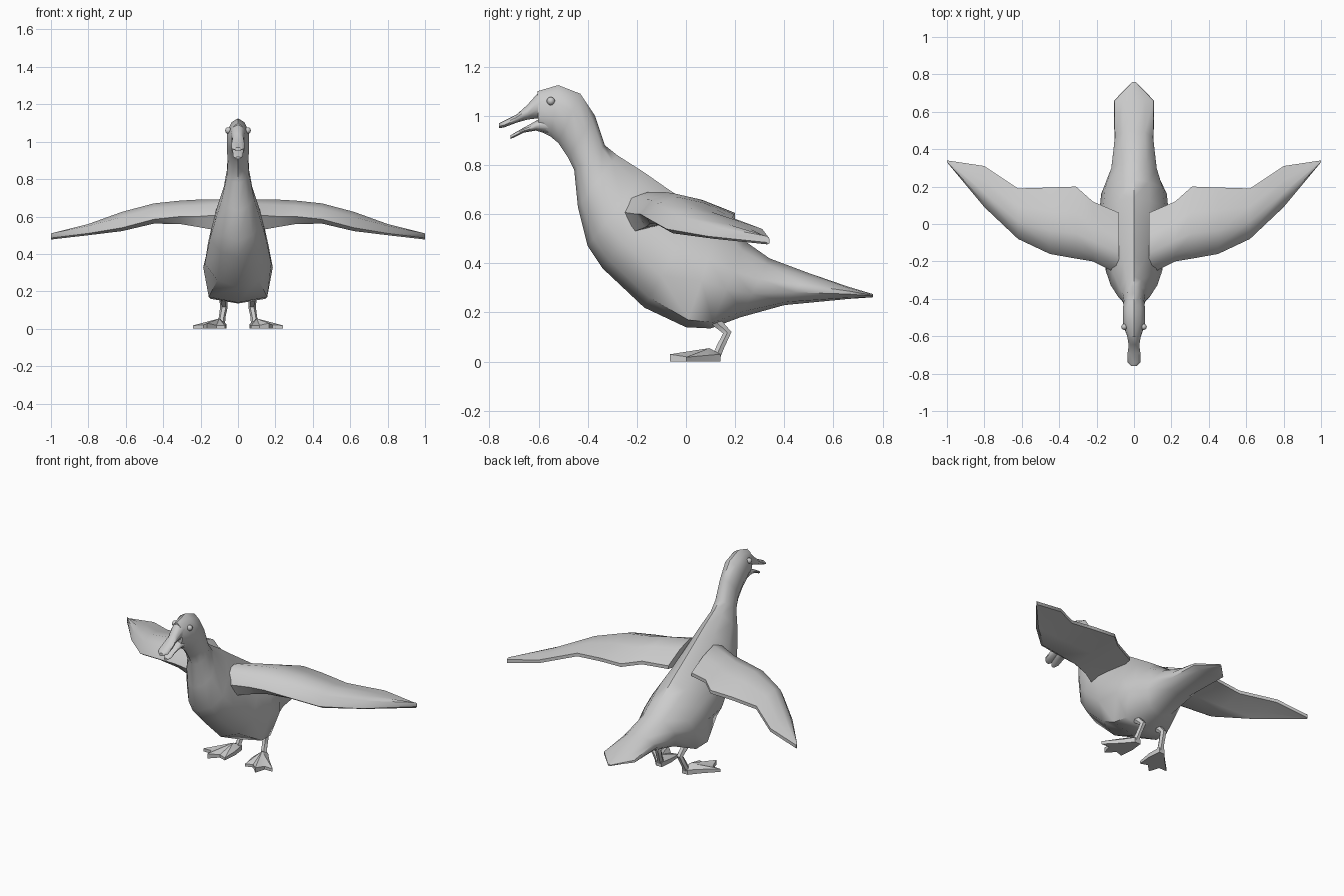
import bpy, bmesh, math
from mathutils import Vector

cube = bpy.data.objects.get("Cube")
if cube:
    bpy.data.objects.remove(cube, do_unlink=True)

grey = bpy.data.materials.new("plain_grey")
grey.use_nodes = True
colour = (0.6, 0.6, 0.6, 1)
grey.diffuse_color = colour
grey.node_tree.nodes["Principled BSDF"].inputs["Base Color"].default_value = colour


def finish(name, bm, angle=50):
    bmesh.ops.recalc_face_normals(bm, faces=bm.faces)
    mesh = bpy.data.meshes.new(name)
    bm.to_mesh(mesh)
    bm.free()
    mesh.materials.append(grey)
    obj = bpy.data.objects.new(name, mesh)
    bpy.context.collection.objects.link(obj)
    bpy.ops.object.select_all(action="DESELECT")
    obj.select_set(True)
    bpy.context.view_layer.objects.active = obj
    bpy.ops.object.shade_smooth_by_angle(angle=math.radians(angle))
    return obj


def loft(name, rings, angle=50):
    """Skin a list of equal-sized rings and cap both ends."""
    bm = bmesh.new()
    loops = [[bm.verts.new(p) for p in ring] for ring in rings]
    for a, b in zip(loops, loops[1:]):
        for i in range(len(a)):
            j = (i + 1) % len(a)
            bm.faces.new((a[i], a[j], b[j], b[i]))
    bm.faces.new(loops[0])
    bm.faces.new(loops[-1])
    return finish(name, bm, angle)


def section(top, bottom, width, shape):
    """Symmetric ring hung between a top and a bottom point (y, z)."""
    top, bottom = Vector((0, *top)), Vector((0, *bottom))
    half = [top.lerp(bottom, t) + Vector((width * w, 0, 0)) for t, w in shape]
    other = [Vector((-p.x, p.y, p.z)) for p in reversed(half)]
    return [top, *half, bottom, *other]


ROUND = [(0.1, 0.6), (0.35, 1), (0.65, 1), (0.9, 0.6)]
CHEST = [(0.12, 0.45), (0.4, 0.9), (0.68, 1), (0.9, 0.62)]
BELLY = [(0.1, 0.45), (0.34, 0.88), (0.55, 1), (0.93, 0.84)]
TAIL = [(0.1, 0.55), (0.35, 0.97), (0.6, 1), (0.9, 0.6)]

# Head, neck, body and tail in one skin
loft("body", [section(*s) for s in [
    ((-0.605, 1.1), (-0.6, 0.94), 0.036, ROUND),
    ((-0.52, 1.125), (-0.55, 0.915), 0.058, ROUND),
    ((-0.43, 1.09), (-0.52, 0.89), 0.06, ROUND),
    ((-0.37, 1.0), (-0.48, 0.83), 0.054, ROUND),
    ((-0.33, 0.88), (-0.455, 0.78), 0.06, ROUND),
    ((-0.28, 0.84), (-0.44, 0.63), 0.085, CHEST),
    ((-0.17, 0.77), (-0.4, 0.47), 0.125, CHEST),
    ((-0.07, 0.7), (-0.34, 0.38), 0.15, CHEST),
    ((0.05, 0.62), (-0.17, 0.22), 0.178, CHEST),
    ((0.14, 0.56), (0.0, 0.14), 0.186, BELLY),
    ((0.24, 0.49), (0.1, 0.135), 0.175, BELLY),
    ((0.34, 0.42), (0.22, 0.18), 0.125, TAIL),
    ((0.5, 0.36), (0.4, 0.23), 0.105, TAIL),
    ((0.66, 0.305), (0.66, 0.255), 0.107, TAIL),
    ((0.76, 0.275), (0.76, 0.262), 0.008, TAIL),
]])

# Open bill: rows of y, top, bottom, half width
BILL = {
    "upper_bill": [(-0.57, 1.1, 0.99, 0.04), (-0.605, 1.09, 0.99, 0.036),
                   (-0.645, 1.045, 0.985, 0.028), (-0.69, 1.005, 0.972, 0.034),
                   (-0.74, 0.98, 0.953, 0.034), (-0.76, 0.97, 0.95, 0.015)],
    "lower_bill": [(-0.56, 1.0, 0.925, 0.036), (-0.61, 0.98, 0.94, 0.033),
                   (-0.66, 0.952, 0.932, 0.028), (-0.695, 0.932, 0.914, 0.026),
                   (-0.715, 0.92, 0.906, 0.012)],
}
for name, rows in BILL.items():
    loft(name, [section((y, t), (y, b), w, ROUND) for y, t, b, w in rows])


# Wing stations: x, front y, front z, rear y, rear z, crown z, underside z
WING = [
    (0.08, -0.27, 0.61, 0.06, 0.6, 0.69, 0.52),
    (0.22, -0.2, 0.6, 0.12, 0.615, 0.69, 0.545),
    (0.31, -0.185, 0.6, 0.2, 0.605, 0.685, 0.56),
    (0.45, -0.16, 0.585, 0.195, 0.6, 0.67, 0.562),
    (0.62, -0.08, 0.54, 0.19, 0.585, 0.625, 0.522),
    (0.8, 0.09, 0.51, 0.31, 0.54, 0.56, 0.5),
    (1.0, 0.33, 0.485, 0.34, 0.5, 0.505, 0.477),
]


def wing_ring(side, x, y0, z0, y1, z1, crown, under):
    def at(t, z):
        return (side * x, y0 + (y1 - y0) * t, z)
    return [at(0, z0), at(0.12, (z0 + crown) / 2 + 0.015), at(0.35, crown),
            at(0.65, (crown * 2 + z1) / 3), at(1, z1), at(1, z1 - 0.02),
            at(0.45, (under + z1) / 2 - 0.01), at(0.1, under)]


def foot(name, side):
    # Webbed outline: x, y, top height; fanned up to the ankle
    outline = [(0.07, 0.14, 0.03), (0.062, 0.06, 0.025), (0.07, -0.03, 0.016),
               (0.115, -0.015, 0.018), (0.165, -0.065, 0.03),
               (0.185, 0.0, 0.02), (0.24, 0.0, 0.018),
               (0.16, 0.08, 0.025), (0.11, 0.14, 0.03)]
    bm = bmesh.new()
    low = [bm.verts.new((side * x, y, 0)) for x, y, z in outline]
    high = [bm.verts.new((side * x, y, z)) for x, y, z in outline]
    ankle = bm.verts.new((side * 0.1, 0.095, 0.055))
    bm.faces.new(low)
    for i in range(len(low)):
        j = (i + 1) % len(low)
        bm.faces.new((low[i], low[j], high[j], high[i]))
        bm.faces.new((high[i], high[j], ankle))
    finish(name, bm, 35)


def leg_ring(side, centre, across, radius):
    across = Vector(across).normalized()
    centre = Vector((side * centre[0], *centre[1:]))
    angles = [i * math.tau / 6 for i in range(6)]
    return [centre + radius * (Vector((math.cos(a), 0, 0)) + across * math.sin(a))
            for a in angles]


for label, side in (("left", 1), ("right", -1)):
    loft(label + "_wing", [wing_ring(side, *s) for s in WING], 45)

    # Bent leg: thigh, backward joint, shin
    loft(label + "_leg", [leg_ring(side, *s) for s in [
        ((0.085, 0.08, 0.21), (0, 0.7, 0.7), 0.03),
        ((0.078, 0.13, 0.155), (0, 0.7, 0.7), 0.022),
        ((0.075, 0.168, 0.118), (0, 1, 0.15), 0.02),
        ((0.085, 0.14, 0.06), (0, 1, -0.4), 0.018),
        ((0.092, 0.118, 0.01), (0, 1, 0), 0.022),
    ]])
    foot(label + "_foot", side)

    # Eye bead
    bm = bmesh.new()
    bmesh.ops.create_uvsphere(bm, u_segments=8, v_segments=6, radius=0.017)
    bmesh.ops.translate(bm, verts=bm.verts, vec=(side * 0.052, -0.55, 1.06))
    finish(label + "_eye", bm)
